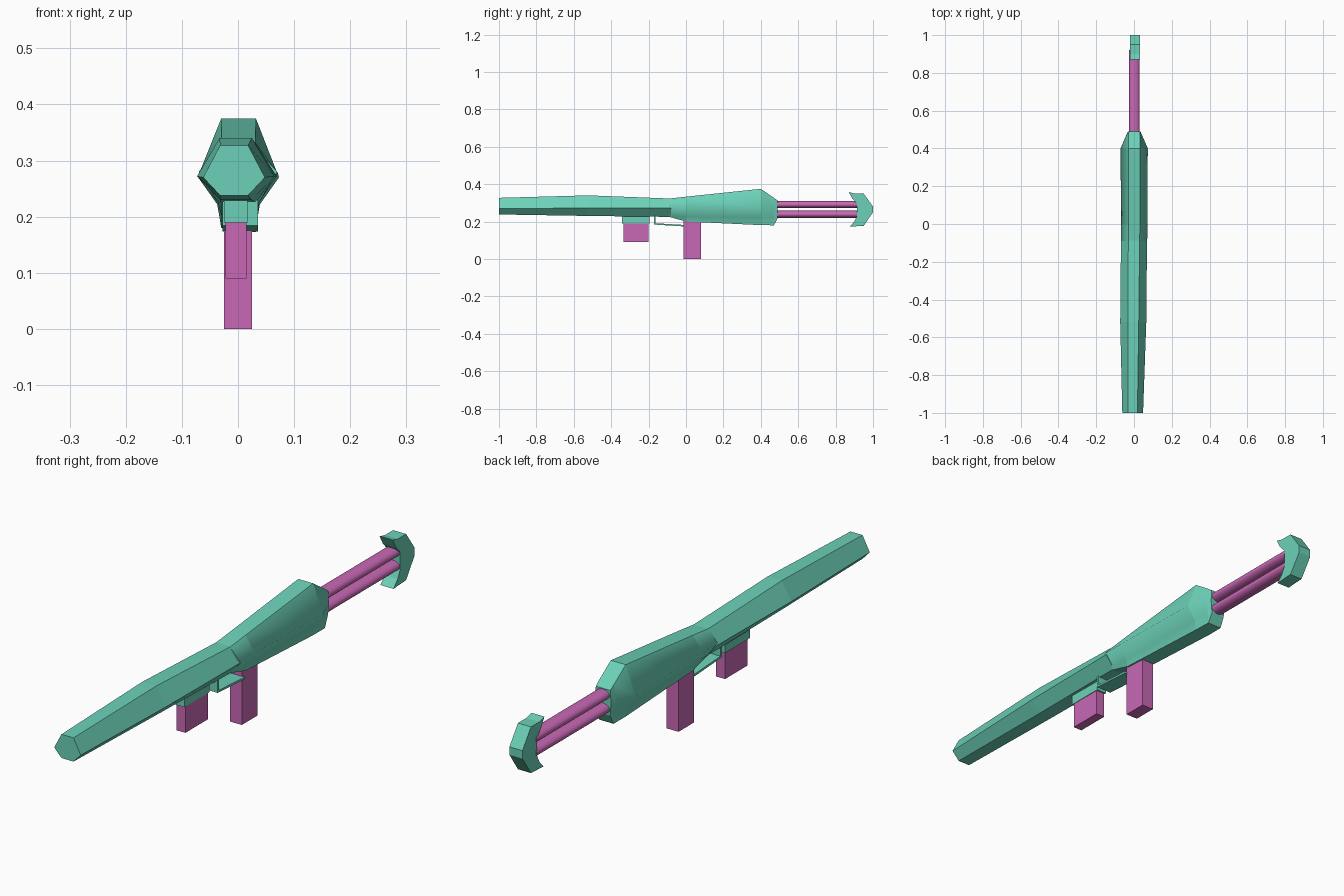
import bpy, bmesh, math
from mathutils import Matrix

cube = bpy.data.objects.get("Cube")
if cube:
    bpy.data.objects.remove(cube, do_unlink=True)


def material(name, rgb):
    m = bpy.data.materials.new(name)
    m.use_nodes = True
    m.diffuse_color = (*rgb, 1)
    m.node_tree.nodes["Principled BSDF"].inputs["Base Color"].default_value = (*rgb, 1)
    return m


TEAL = material("teal", (0.15, 0.64, 0.48))
PINK = material("pink", (0.58, 0.14, 0.46))


def finish(name, bm, mat):
    bmesh.ops.recalc_face_normals(bm, faces=bm.faces[:])
    mesh = bpy.data.meshes.new(name)
    bm.to_mesh(mesh)
    bm.free()
    mesh.materials.append(mat)
    ob = bpy.data.objects.new(name, mesh)
    bpy.context.collection.objects.link(ob)
    return ob


def loft(name, sections, mat, soft=()):
    """Sections are (y, centre x, [(half width, z) from top to bottom])."""
    bm = bmesh.new()
    rings = []
    for y, cx, half in sections:
        points = [(cx + w, z) for w, z in half] + [(cx - w, z) for w, z in reversed(half)]
        rings.append([bm.verts.new((x, y, z)) for x, z in points])
    n = len(rings[0])
    for a, b in zip(rings, rings[1:]):
        for i in range(n):
            j = (i + 1) % n
            f = bm.faces.new((a[i], a[j], b[j], b[i]))
            f.smooth = bool(soft)
    bm.faces.new(rings[0])
    bm.faces.new(rings[-1])
    for e in bm.edges:
        e.smooth = False
    # Soften the chosen lengthwise edges on both sides
    for a, b in zip(rings, rings[1:]):
        for i in soft:
            for k in (i, n - 1 - i):
                bm.edges.get((a[k], b[k])).smooth = True
    return finish(name, bm, mat)


def extrude_profile(name, yz, x0, x1, mat):
    bm = bmesh.new()
    sides = [[bm.verts.new((x, y, z)) for y, z in yz] for x in (x0, x1)]
    for s in sides:
        bm.faces.new(s)
    for i in range(len(yz)):
        j = (i + 1) % len(yz)
        bm.faces.new((sides[0][i], sides[0][j], sides[1][j], sides[1][i]))
    return finish(name, bm, mat)


def box(name, x0, x1, y0, y1, z0, z1, mat):
    return extrude_profile(name, [(y0, z0), (y1, z0), (y1, z1), (y0, z1)], x0, x1, mat)


# Long six-sided barrel housing
loft("barrel_housing", [
    (-1.0, -0.007, [(0.025, 0.327), (0.055, 0.27), (0.025, 0.238)]),
    (-0.52, -0.004, [(0.029, 0.34), (0.069, 0.272), (0.028, 0.23)]),
    (-0.08, 0, [(0.03, 0.323), (0.069, 0.272), (0.031, 0.225)]),
], TEAL)

# Swelling rear body
loft("rear_body", [
    (-0.09, 0, [(0.03, 0.323), (0.07, 0.28), (0.035, 0.23), (0.029, 0.225)]),
    (0.0, 0.001, [(0.03, 0.333), (0.07, 0.278), (0.037, 0.226), (0.03, 0.2)]),
    (0.4, 0.001, [(0.031, 0.375), (0.072, 0.27), (0.038, 0.222), (0.031, 0.181)]),
    (0.47, 0.001, [(0.031, 0.327), (0.042, 0.268), (0.033, 0.225), (0.03, 0.18)]),
    (0.49, 0.001, [(0.03, 0.313), (0.033, 0.268), (0.031, 0.235), (0.028, 0.218)]),
], TEAL, soft=(1, 2))

# Pair of stock rods
for label, z in (("upper", 0.291), ("lower", 0.239)):
    bm = bmesh.new()
    place = (Matrix.Translation((0.002, 0.69, z)) @ Matrix.Diagonal((0.028, 1, 0.019, 1))
             @ Matrix.Rotation(math.pi / 2, 4, "X"))
    bmesh.ops.create_cone(bm, cap_ends=True, segments=24, radius1=1, radius2=1,
                          depth=0.46, matrix=place)
    for f in bm.faces:
        f.smooth = len(f.verts) == 4
    for e in bm.edges:
        e.smooth = all(f.smooth for f in e.link_faces)
    finish(label + "_stock_rod", bm, PINK)

# Curved shoulder butt
extrude_profile("shoulder_butt", [
    (0.87, 0.358), (0.9, 0.35), (0.95, 0.35), (1.0, 0.28), (1.0, 0.25), (0.95, 0.177),
    (0.875, 0.173), (0.9, 0.2), (0.915, 0.232), (0.915, 0.295), (0.89, 0.322),
], -0.022, 0.032, TEAL)

# Magazine, its holder and the hand grip
box("magazine_holder", -0.025, 0.017, -0.342, -0.194, 0.19, 0.24, TEAL)
box("magazine", -0.022, 0.015, -0.333, -0.2, 0.09, 0.2, PINK)
box("hand_grip", -0.025, 0.025, -0.013, 0.08, 0, 0.23, PINK)

# Open trigger guard
extrude_profile("trigger_guard", [
    (-0.172, 0.23), (-0.172, 0.184), (-0.01, 0.174), (-0.01, 0.182),
    (-0.164, 0.191), (-0.164, 0.23),
], -0.028, 0.036, TEAL)
